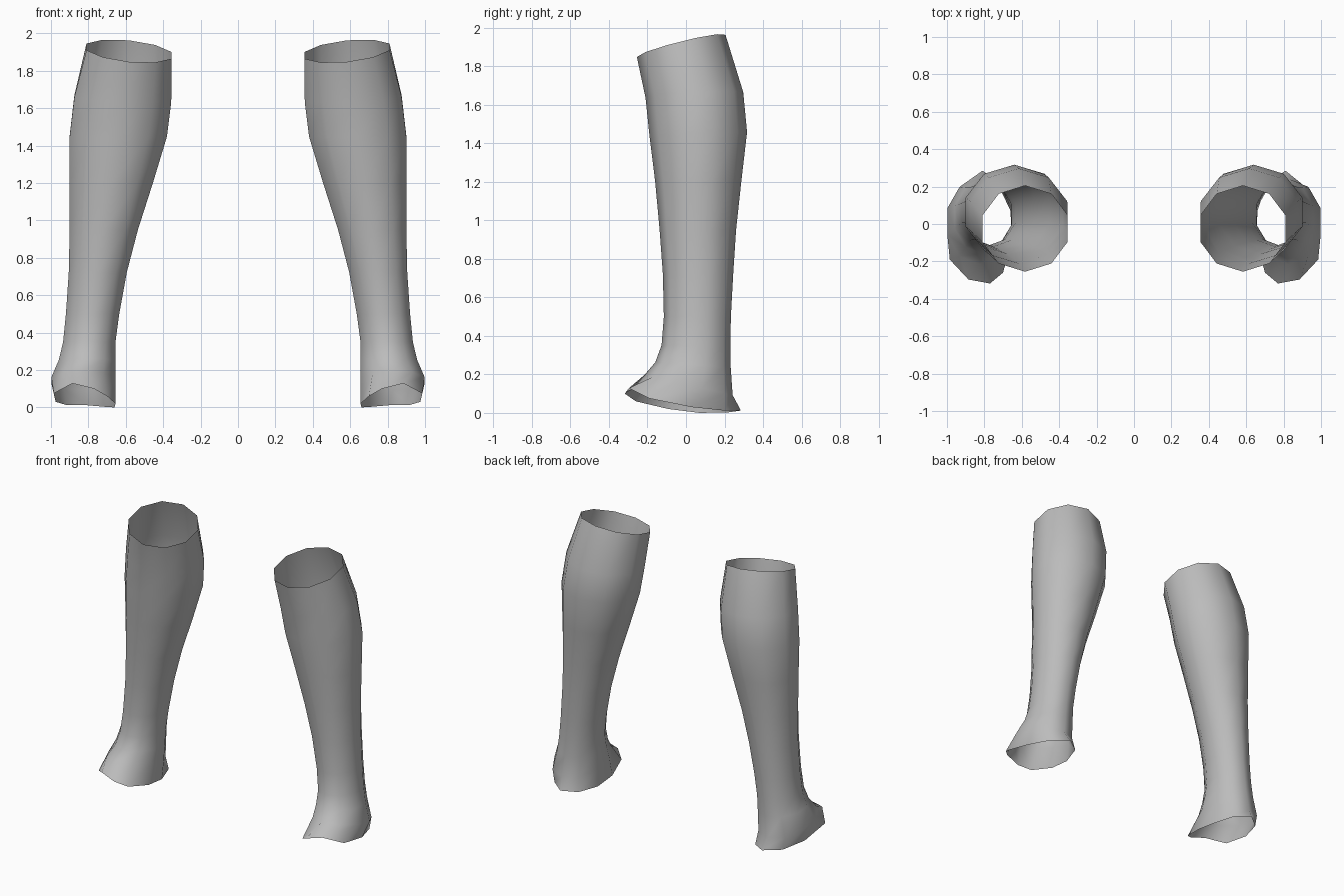
import bpy, bmesh, math

SIDES = 10
WIDEN = 1 / math.cos(math.pi / SIDES)   # flat sides reach the full width

grey = bpy.data.materials.new("grey")
grey.diffuse_color = (0.5, 0.5, 0.5, 1)

# Cross-sections: x min, x max, y min, y max, z at centre, slope in x, slope in y
RINGS = [
    (0.355, 0.81, -0.255, 0.205, 1.905, 0.10, 0.25),
    (0.357, 0.875, -0.21, 0.297, 1.65, 0.05, 0.06),
    (0.38, 0.90, -0.19, 0.317, 1.45, 0, 0.03),
    (0.455, 0.90, -0.16, 0.287, 1.20, 0, 0),
    (0.535, 0.90, -0.137, 0.26, 0.95, 0, 0),
    (0.595, 0.905, -0.12, 0.245, 0.72, 0, 0),
    (0.635, 0.92, -0.115, 0.233, 0.50, 0, 0),
    (0.655, 0.935, -0.127, 0.23, 0.35, 0, 0),
    (0.655, 0.958, -0.16, 0.232, 0.25, 0, -0.06),
    (0.655, 0.998, -0.215, 0.242, 0.145, 0, -0.23),
]
# Flared hem over the foot, from the front point round the outer side
HEM = [(0.77, -0.318, 0.10), (0.885, -0.297, 0.128), (0.985, -0.19, 0.075),
       (0.975, 0.03, 0.03), (0.915, 0.20, 0.012), (0.81, 0.285, 0.012),
       (0.71, 0.22, 0.003), (0.66, 0.07, 0.0), (0.655, -0.09, 0.02),
       (0.70, -0.26, 0.06)]


def ring_points(x0, x1, y0, y1, z, sx, sy):
    cx, cy = (x0 + x1) / 2, (y0 + y1) / 2
    rx, ry = (x1 - x0) / 2 * WIDEN, (y1 - y0) / 2
    points = []
    for i in range(SIDES):
        a = 2 * math.pi * i / SIDES
        dx, dy = rx * math.sin(a), -ry * math.cos(a)
        points.append((cx + dx, cy + dy, z + sx * dx + sy * dy))
    return points


def build_leg(name, side):
    # Open tube lofted through the cross-sections
    bm = bmesh.new()
    loops = [[bm.verts.new((side * x, y, z)) for x, y, z in pts]
             for pts in [ring_points(*r) for r in RINGS] + [HEM]]
    for up, low in zip(loops, loops[1:]):
        for i in range(SIDES):
            j = (i + 1) % SIDES
            quad = [low[i], low[j], up[j], up[i]]
            bm.faces.new(quad if side > 0 else quad[::-1]).smooth = True
    mesh = bpy.data.meshes.new(name)
    bm.to_mesh(mesh)
    bm.free()
    mesh.materials.append(grey)
    bpy.context.collection.objects.link(bpy.data.objects.new(name, mesh))


# Mirrored pair
build_leg("left_leg_guard", 1)
build_leg("right_leg_guard", -1)
